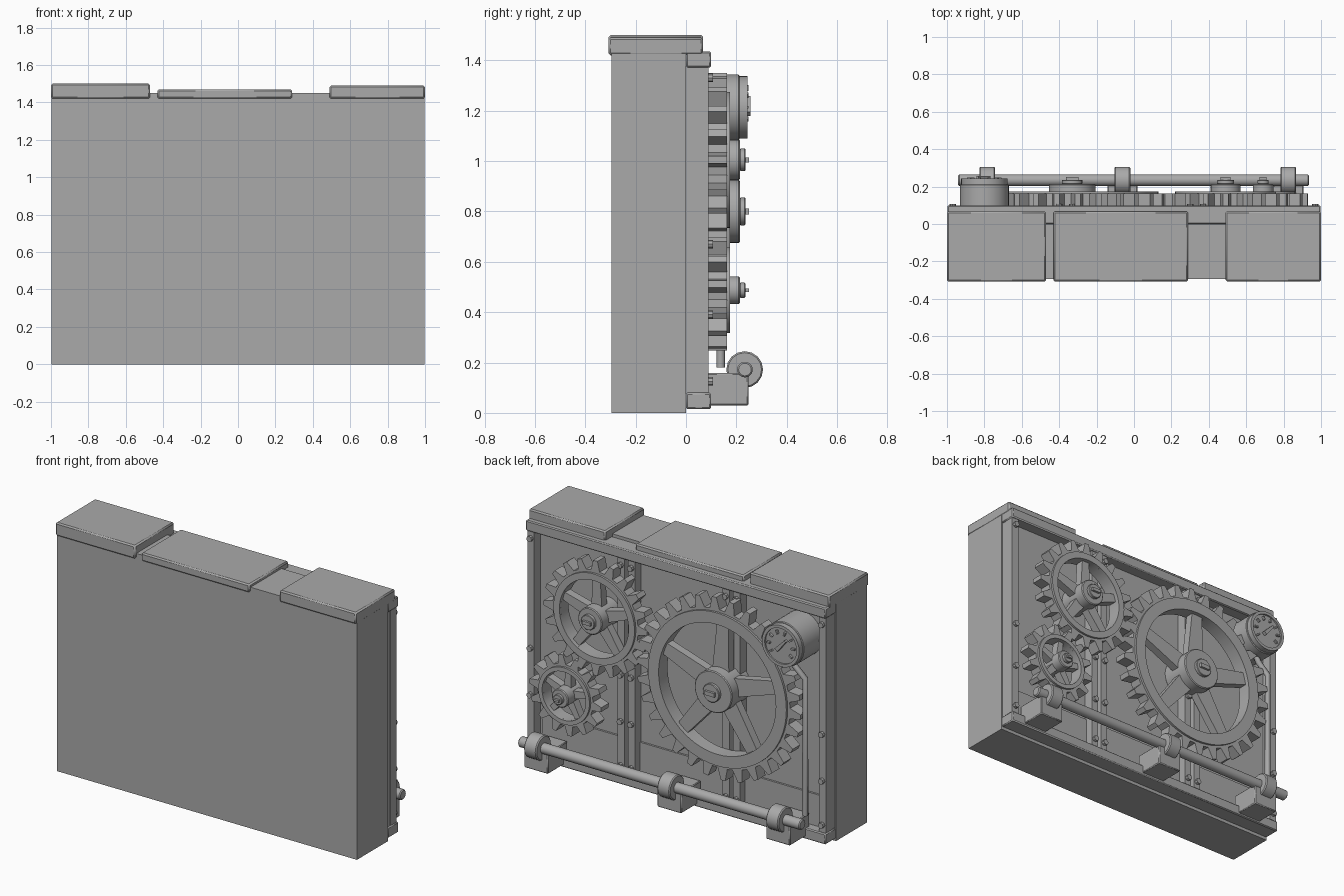
import bpy, bmesh, math
from mathutils import Vector, Matrix

if "Cube" in bpy.data.objects:
    bpy.data.objects.remove(bpy.data.objects["Cube"])

GREY = (0.4, 0.4, 0.4, 1)
mat = bpy.data.materials.new("plain grey")
mat.use_nodes = True
mat.diffuse_color = GREY
mat.node_tree.nodes["Principled BSDF"].inputs["Base Color"].default_value = GREY


def finish(name, bm, bevel=0):
    bmesh.ops.recalc_face_normals(bm, faces=bm.faces)
    mesh = bpy.data.meshes.new(name)
    bm.to_mesh(mesh)
    bm.free()
    ob = bpy.data.objects.new(name, mesh)
    bpy.context.collection.objects.link(ob)
    mesh.materials.append(mat)
    bpy.ops.object.select_all(action='DESELECT')
    bpy.context.view_layer.objects.active = ob
    ob.select_set(True)
    bpy.ops.object.shade_smooth_by_angle(angle=math.radians(25))
    if bevel:
        mod = ob.modifiers.new("bevel", 'BEVEL')
        mod.width, mod.segments = bevel, 1
    return ob


def box(name, x, y, z, bevel=0):
    """Box from (low, high) ranges."""
    bm = bmesh.new()
    bmesh.ops.create_cube(bm, size=1)
    for v in bm.verts:
        v.co = Vector([r[0] if c < 0 else r[1] for c, r in zip(v.co, (x, y, z))])
    return finish(name, bm, bevel)


def disc(name, x, z, r, y0, y1, sides=32, bevel=0):
    """Cylinder along y."""
    bm = bmesh.new()
    m = Matrix.Translation((x, (y0 + y1) / 2, z)) @ Matrix.Rotation(math.pi / 2, 4, 'X')
    bmesh.ops.create_cone(bm, cap_ends=True, segments=sides, radius1=r, radius2=r,
                          depth=y1 - y0, matrix=m)
    return finish(name, bm, bevel)


def rod(name, x0, x1, y, z, r, sides):
    """Cylinder along x."""
    bm = bmesh.new()
    m = Matrix.Translation(((x0 + x1) / 2, y, z)) @ Matrix.Rotation(math.pi / 2, 4, 'Y')
    bmesh.ops.create_cone(bm, cap_ends=True, segments=sides, radius1=r, radius2=r,
                          depth=x1 - x0, matrix=m)
    return finish(name, bm, 0.006)


def ring(name, x, z, outline, hole, y0, y1):
    """Annular prism along y; outline is a list of (angle, radius)."""
    bm = bmesh.new()
    loops = []
    for inner, y in ((0, y0), (0, y1), (1, y1), (1, y0)):
        loops.append([bm.verts.new((x + (hole if inner else r) * math.cos(a), y,
                                    z + (hole if inner else r) * math.sin(a)))
                      for a, r in outline])
    n = len(outline)
    for k in range(4):
        a, b = loops[k], loops[(k + 1) % 4]
        for i in range(n):
            bm.faces.new((a[i], a[(i + 1) % n], b[(i + 1) % n], b[i]))
    return finish(name, bm)


def circle(r, n=64):
    return [(math.tau * i / n, r) for i in range(n)]


def spoke(name, x, z, angle, r0, r1, w0, w1, y0, y1):
    """Tapered arm from the hub to the rim."""
    bm = bmesh.new()
    d = Vector((math.cos(angle), 0, math.sin(angle)))
    s = Vector((-d.z, 0, d.x))
    pts = [d * r0 + s * w0, d * r1 + s * w1, d * r1 - s * w1, d * r0 - s * w0]
    face = bm.faces.new([bm.verts.new(p + Vector((x, y0, z))) for p in pts])
    out = bmesh.ops.extrude_face_region(bm, geom=[face])
    for v in out["geom"]:
        if isinstance(v, bmesh.types.BMVert):
            v.co.y = y1
    return finish(name, bm)


def gear(name, x, z, tip, root, hole, hub, nut, teeth, turn):
    pitch = math.tau / teeth
    outline = [((i + f) * pitch + turn, r) for i in range(teeth)
               for f, r in ((-0.32, root), (-0.13, tip), (0.13, tip), (0.32, root))]
    ring(name + "_teeth", x, z, outline, hole, 0.09, 0.162)
    ring(name + "_rim", x, z, circle(root - 0.015), hole, 0.162, 0.175)
    for i in range(5):
        spoke(name + "_spoke", x, z, math.tau * (i + 0.25) / 5 + turn, hub * 0.6, hole + 0.01,
              hub * 0.45, hub * 0.3, 0.1, 0.15)
    disc(name + "_hub", x, z, hub, 0.03, 0.214, 32, 0.005)
    disc(name + "_nut", x, z, nut, 0.214, 0.236, 16, 0.003)
    box(name + "_key", (x - nut * 0.6, x + nut * 0.6), (0.236, 0.25),
        (z - nut * 0.22, z + nut * 0.22))


# Wall block and capstones
box("wall", (-0.998, 0.998), (-0.295, 0), (0, 1.45))
for x0, x1, top in ((-1, -0.47, 1.5), (-0.43, 0.29, 1.47), (0.49, 1, 1.49)):
    box("capstone", (x0, x1), (-0.308, 0.068), (1.42, top), 0.008)

# Rear panel, beams and plinth strip
box("rear_panel", (-0.99, 0.99), (0, 0.03), (0.05, 1.4))
box("top_beam", (-0.998, 0.998), (0, 0.1), (1.372, 1.435), 0.006)
box("bottom_beam", (-0.998, 0.998), (0, 0.1), (0.015, 0.08), 0.006)
box("plinth_strip", (-0.93, 0.93), (0.03, 0.042), (0.08, 0.27))

# Posts with bolts
post_x = (-0.97, -0.4, -0.33, 0.3, 0.37, 0.97)
for x in post_x:
    box("post", (x - 0.023, x + 0.023), (0.03, 0.09), (0.08, 1.372))
    for z in (0.125, 0.39, 0.67, 1.33):
        disc("bolt", x, z, 0.017, 0.09, 0.108, 8)

# Gear train
gear("large_gear", -0.33, 0.8, 0.545, 0.475, 0.39, 0.125, 0.055, 30, 0.05)
gear("middle_gear", 0.49, 1.005, 0.345, 0.285, 0.23, 0.08, 0.045, 20, 0.0)
gear("small_gear", 0.69, 0.487, 0.24, 0.185, 0.145, 0.055, 0.03, 14, 0.1)

# Pressure gauge with dial marks and needle
GX, GZ = -0.8, 1.213
disc("gauge_body", GX, GZ, 0.131, 0.03, 0.212, 40, 0.004)
disc("gauge_dial", GX, GZ, 0.115, 0.212, 0.234, 40)
ring("gauge_bezel", GX, GZ, circle(0.124, 40), 0.106, 0.212, 0.244)
for i in range(8):
    a = math.radians(-35 + i * 250 / 7)
    spoke("dial_mark", GX, GZ, a, 0.07, 0.092, 0.005, 0.005, 0.234, 0.248)
spoke("needle", GX, GZ, 2.3, -0.035, 0.055, 0.012, 0.006, 0.234, 0.256)

# Gauge pipe
curve = bpy.data.curves.new("gauge_pipe", 'CURVE')
curve.dimensions = '3D'
curve.bevel_depth, curve.bevel_resolution = 0.017, 2
curve.use_fill_caps = True
line = curve.splines.new('POLY')
path = ((-0.8, 1.1), (-0.82, 1.06), (-0.89, 1.0), (-0.89, 0.18))
line.points.add(len(path) - 1)
for p, (x, z) in zip(line.points, path):
    p.co = (x, 0.138, z, 1)
curve.materials.append(mat)
bpy.context.collection.objects.link(bpy.data.objects.new("gauge_pipe", curve))

# Rail with collars and brackets
rod("rail", -0.94, 0.935, 0.234, 0.172, 0.031, 24)
for x in (-0.785, -0.062, 0.825):
    rod("rail_collar", x - 0.042, x + 0.042, 0.233, 0.172, 0.073, 16)
    box("rail_bracket", (x - 0.08, x + 0.08), (0.06, 0.248), (0.03, 0.158), 0.005)
